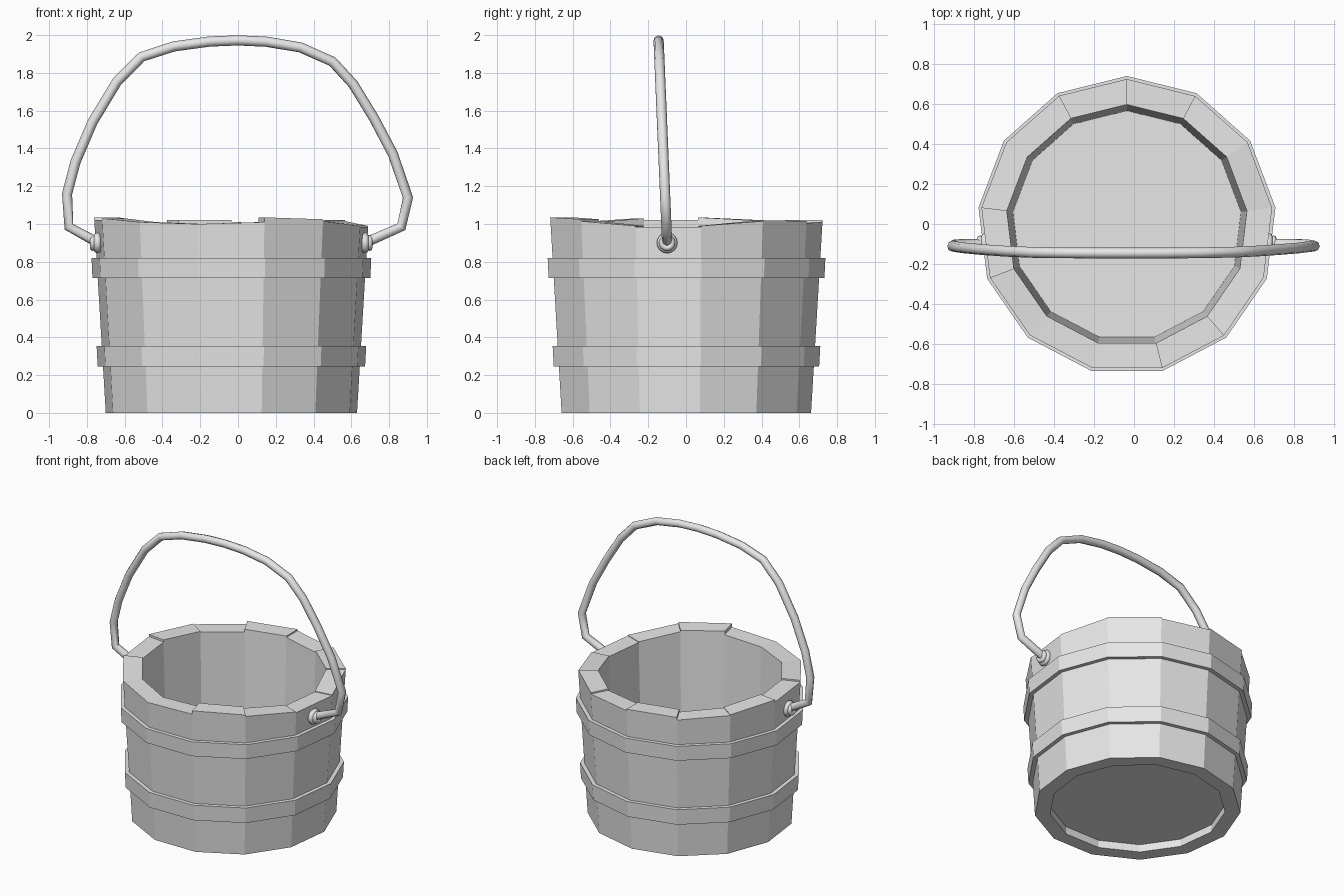
import bpy, bmesh, math

cube = bpy.data.objects.get("Cube")
if cube:
    bpy.data.objects.remove(cube, do_unlink=True)

SIDES = 13
CX, CY = -0.035, -0.008

grey = bpy.data.materials.new("plain_grey")
grey.use_nodes = True
grey.diffuse_color = (0.8, 0.8, 0.8, 1)
grey.node_tree.nodes["Principled BSDF"].inputs["Base Color"].default_value = (0.8, 0.8, 0.8, 1)


def point(r, z, k):
    a = math.pi / 2 + 2 * math.pi * k / SIDES
    return (CX + r * math.cos(a), CY + r * math.sin(a), z)


def finish(name, bm):
    bmesh.ops.remove_doubles(bm, verts=bm.verts, dist=0.0005)
    me = bpy.data.meshes.new(name)
    bm.to_mesh(me)
    bm.free()
    me.materials.append(grey)
    ob = bpy.data.objects.new(name, me)
    bpy.context.collection.objects.link(ob)
    return ob


def add_face(bm, pts):
    bm.faces.new([bm.verts.new(p) for p in pts])


def hoop(name, profile):
    """Sweep a closed counter-clockwise (radius, height) profile round the bucket."""
    bm = bmesh.new()
    for k in range(SIDES):
        for (r0, z0), (r1, z1) in zip(profile, profile[1:] + profile[:1]):
            add_face(bm, [point(r0, z0, k), point(r0, z0, k + 1),
                          point(r1, z1, k + 1), point(r1, z1, k)])
    return finish(name, bm)


# Staves: uneven top heights (start, end) for each one, counter-clockwise from the back
tops = [(1.02, 1.02), (1.0, 1.015), (1.02, 1.035), (1.02, 1.02), (1.03, 1.01),
        (1.01, 1.0), (1.0, 1.01), (1.035, 1.025), (1.015, 0.99), (0.985, 0.985),
        (0.99, 1.015), (1.02, 1.015), (1.005, 1.01)]


def outer(z, k):
    return point(0.67 + 0.06 * z, z, k)


def inner(z, k):
    return point(0.57 + 0.033 * z, z, k)


bm = bmesh.new()
for k, (h0, h1) in enumerate(tops):
    n = k + 1
    add_face(bm, [outer(0, k), outer(0, n), outer(h1, n), outer(h0, k)])
    add_face(bm, [inner(0, n), inner(0, k), inner(h0, k), inner(h1, n)])
    add_face(bm, [outer(h0, k), outer(h1, n), inner(h1, n), inner(h0, k)])
    add_face(bm, [outer(0, n), outer(0, k), inner(0, k), inner(0, n)])
    # small step where the next stave starts at another height
    h2 = tops[n % SIDES][0]
    if abs(h2 - h1) > 0.001:
        add_face(bm, [outer(h1, n), outer(h2, n), inner(h2, n), inner(h1, n)])
finish("staves", bm)

# Two hoops round the outside
hoop("upper_hoop", [(0.69, 0.715), (0.741, 0.715), (0.746, 0.82), (0.69, 0.82)])
hoop("lower_hoop", [(0.66, 0.245), (0.713, 0.245), (0.719, 0.355), (0.66, 0.355)])

# Recessed floor
bm = bmesh.new()
for z, order in ((0.10, 1), (0.055, -1)):
    add_face(bm, [point(0.573, z, k) for k in range(SIDES)][::order])
finish("floor", bm)

# Bail handle
path = [(-0.73, 0.895), (-0.895, 0.985), (-0.905, 1.16), (-0.86, 1.33), (-0.77, 1.54),
        (-0.64, 1.755), (-0.51, 1.885), (-0.34, 1.94), (-0.15, 1.966), (0.0, 1.972),
        (0.15, 1.965), (0.33, 1.935), (0.50, 1.86), (0.61, 1.74), (0.72, 1.56),
        (0.82, 1.37), (0.90, 1.14), (0.865, 0.985), (0.66, 0.895)]
cu = bpy.data.curves.new("handle", "CURVE")
cu.dimensions = "3D"
cu.bevel_depth = 0.027
cu.bevel_resolution = 2
cu.use_fill_caps = True
sp = cu.splines.new("POLY")
sp.points.add(len(path) - 1)
for p, (x, z) in zip(sp.points, path):
    p.co = (x, -0.10 - 0.045 * (z - 0.9) / 1.07, z, 1)
cu.materials.append(grey)
handle = bpy.data.objects.new("handle", cu)
bpy.context.collection.objects.link(handle)
bpy.ops.object.select_all(action="DESELECT")
handle.select_set(True)
bpy.context.view_layer.objects.active = handle
bpy.ops.object.convert(target="MESH")
bpy.ops.object.shade_smooth_by_angle(angle=math.radians(50))

# Rounded washers where the handle enters the sides
for side, wall, s in (("left", 0.66, 1), ("right", -0.732, -1)):
    for part, off, major, minor in (("washer", 0.012, 0.035, 0.02),
                                    ("collar", 0.036, 0.027, 0.016)):
        bpy.ops.mesh.primitive_torus_add(
            major_radius=major, minor_radius=minor, major_segments=16, minor_segments=8,
            location=(wall + s * off, -0.10, 0.90), rotation=(0, math.pi / 2, 0))
        ob = bpy.context.object
        ob.name = f"{side}_handle_{part}"
        ob.data.materials.append(grey)
        bpy.ops.object.shade_smooth_by_angle(angle=math.radians(60))
